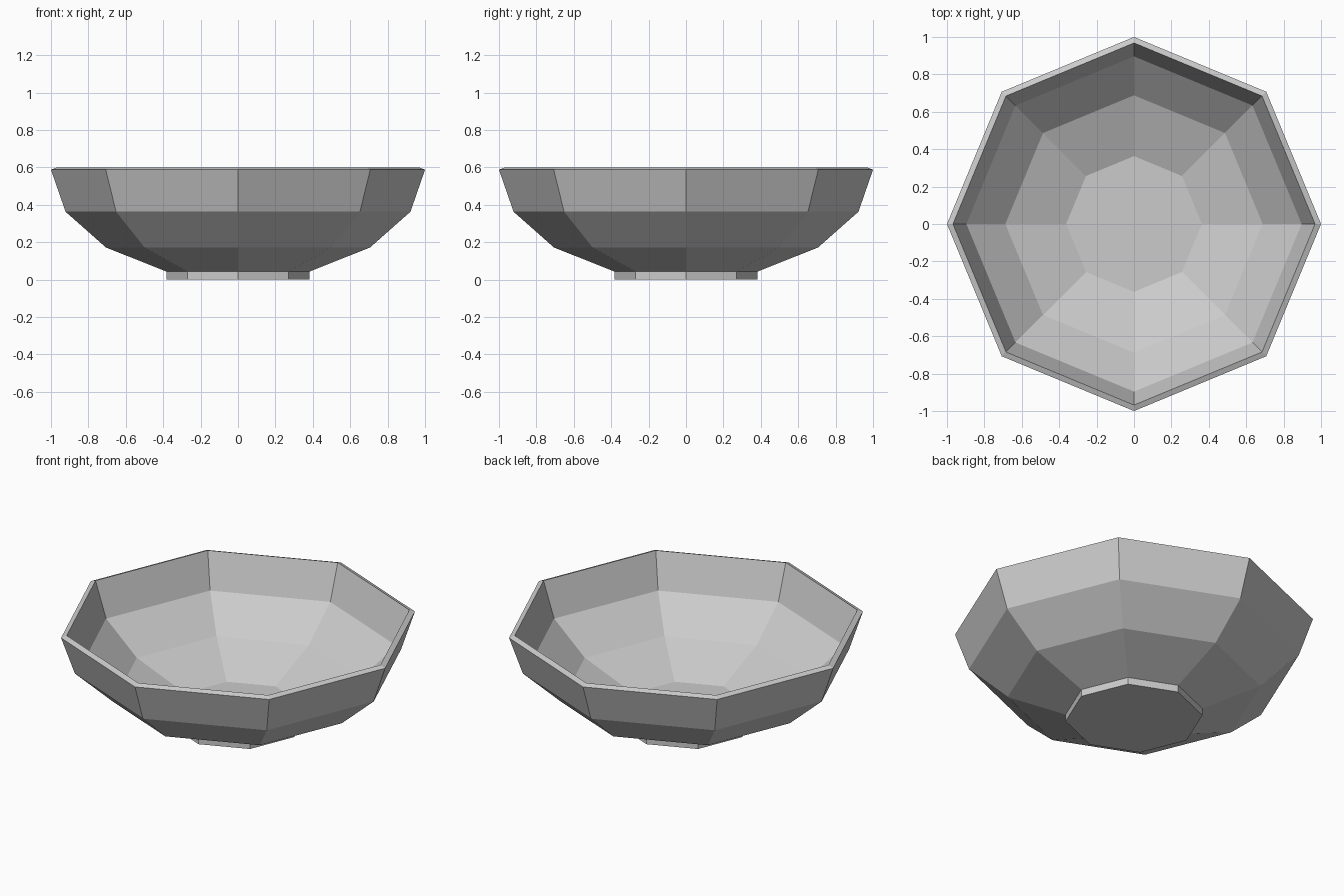
import bpy
import bmesh
from math import cos, sin, tau

if "Cube" in bpy.data.objects:
    bpy.data.objects.remove(bpy.data.objects["Cube"])

SIDES = 8


def lathe(name, profile):
    """Turn a closed (radius, height) profile into a faceted solid, capping both ends."""
    bm = bmesh.new()
    rings = [[bm.verts.new((r * cos(tau * i / SIDES), r * sin(tau * i / SIDES), z))
              for i in range(SIDES)] for r, z in profile]
    for low, high in zip(rings, rings[1:]):
        for i in range(SIDES):
            j = (i + 1) % SIDES
            bm.faces.new((low[i], low[j], high[j], high[i]))
    bm.faces.new(rings[0][::-1])
    bm.faces.new(rings[-1])
    bmesh.ops.recalc_face_normals(bm, faces=bm.faces[:])
    mesh = bpy.data.meshes.new(name)
    bm.to_mesh(mesh)
    bm.free()
    obj = bpy.data.objects.new(name, mesh)
    bpy.context.collection.objects.link(obj)
    return obj


# Bowl: foot, outer wall up to the rim, then inner wall down to the floor
outer = [(0.382, 0.0), (0.382, 0.043), (0.706, 0.172), (0.922, 0.363), (1.0, 0.588)]
inner = [(0.968, 0.60), (0.896, 0.386), (0.688, 0.201), (0.363, 0.071)]
lathe("bowl", outer + inner)
